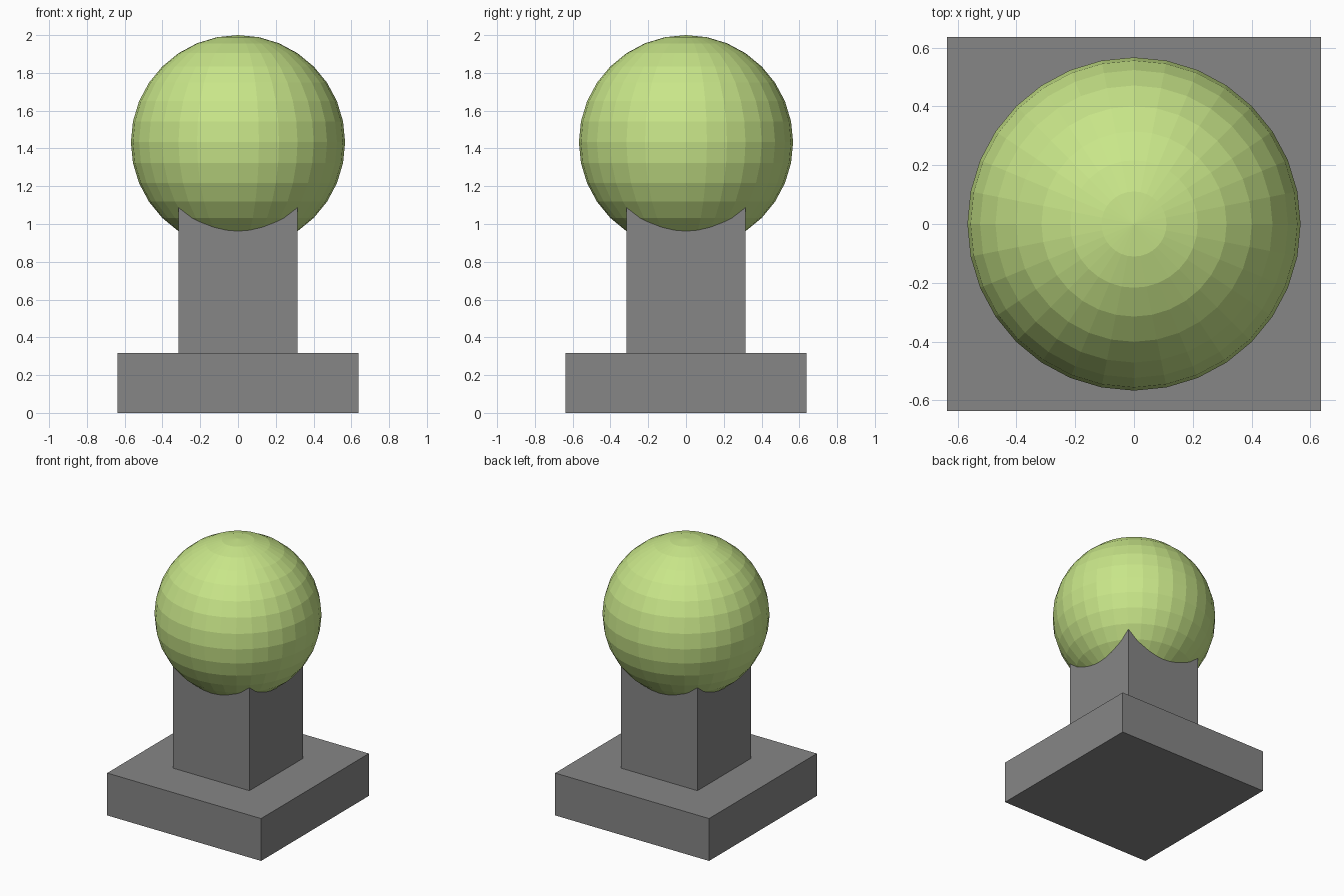
import bpy, bmesh

if "Cube" in bpy.data.objects:
    bpy.data.objects.remove(bpy.data.objects["Cube"])


def paint(obj, name, rgb):
    mat = bpy.data.materials.new(name)
    mat.diffuse_color = (*rgb, 1)
    mat.use_nodes = True
    mat.node_tree.nodes["Principled BSDF"].inputs["Base Color"].default_value = mat.diffuse_color
    obj.data.materials.append(mat)


# Pedestal: square base slab, top face inset and extruded into a square post
BASE, BASE_H, POST, POST_TOP = 0.637, 0.317, 0.316, 1.2
bm = bmesh.new()
bmesh.ops.create_cube(bm, size=1)
for v in bm.verts:
    v.co = (v.co.x * 2 * BASE, v.co.y * 2 * BASE, (v.co.z + 0.5) * BASE_H)
top = max(bm.faces, key=lambda f: f.calc_center_median().z)
bmesh.ops.inset_region(bm, faces=[top], thickness=BASE - POST, use_even_offset=True)
ext = bmesh.ops.extrude_discrete_faces(bm, faces=[top])
for v in ext["faces"][0].verts:
    v.co.z = POST_TOP
mesh = bpy.data.meshes.new("pedestal")
bm.to_mesh(mesh)
bm.free()
pedestal = bpy.data.objects.new("pedestal", mesh)
bpy.context.collection.objects.link(pedestal)
paint(pedestal, "dark_grey", (0.238, 0.238, 0.238))

# Ball: flat-shaded green sphere resting in the post
R = 0.567
bpy.ops.mesh.primitive_uv_sphere_add(segments=32, ring_count=16, radius=R,
                                     location=(0, 0, 2 - R))
ball = bpy.context.object
ball.name = "ball"
paint(ball, "leaf_green", (0.58, 0.79, 0.25))
